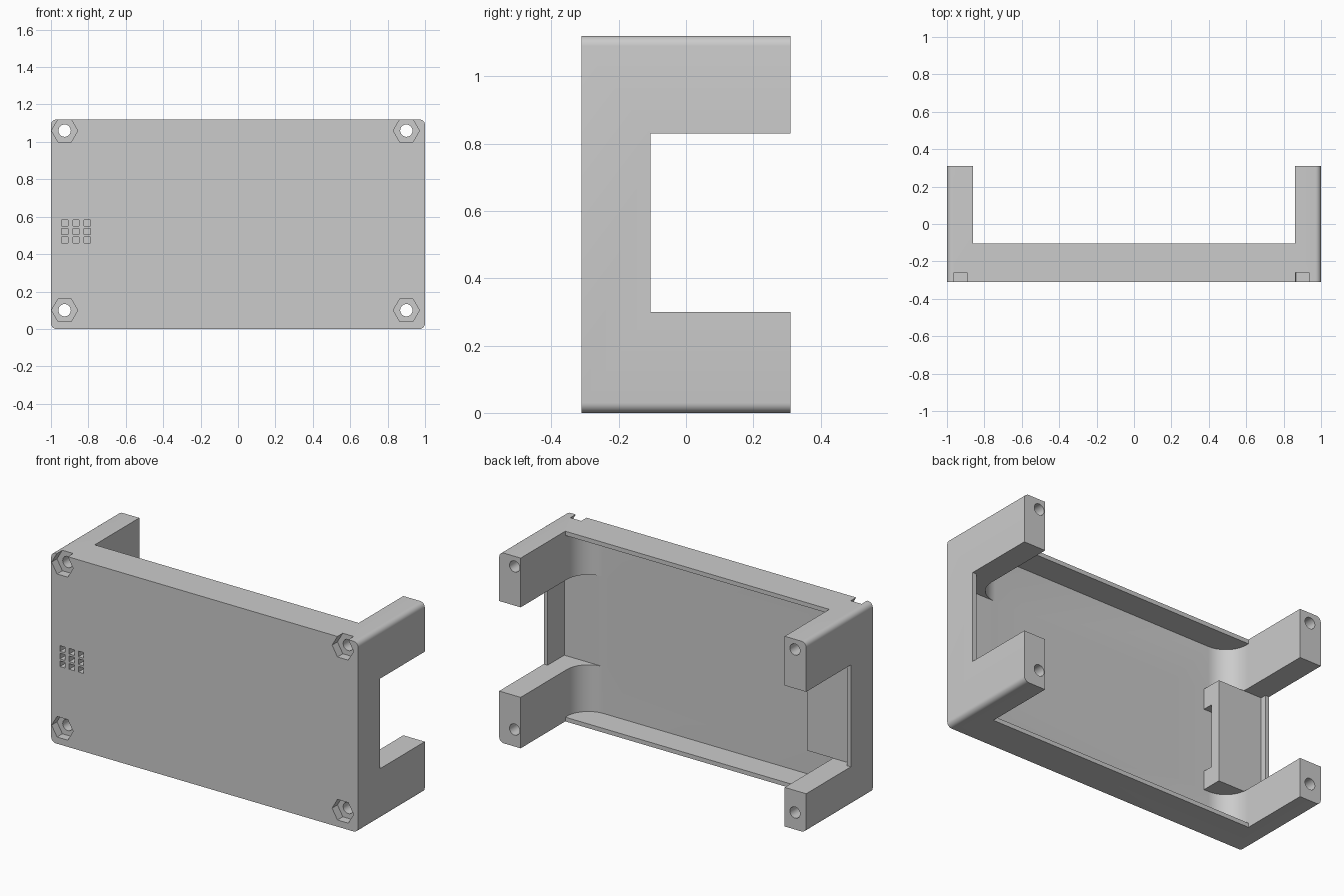
import bpy, bmesh
from math import pi, cos, sin
from mathutils import Vector

cube = bpy.data.objects.get("Cube")
if cube:
    bpy.data.objects.remove(cube, do_unlink=True)

grey = bpy.data.materials.new("plain grey")
grey.use_nodes = True
grey.diffuse_color = (0.6, 0.6, 0.6, 1)
grey.node_tree.nodes["Principled BSDF"].inputs["Base Color"].default_value = (0.6, 0.6, 0.6, 1)


def arc(cx, cy, r, start, end, n):
    return [(cx + r * cos(start + (end - start) * i / n),
             cy + r * sin(start + (end - start) * i / n)) for i in range(n + 1)]


def prism(name, outline, axis, low, high):
    """Extrude an outline along y (outline in x, z) or along z (outline in x, y)."""
    place = {"y": lambda a, b: Vector((a, low, b)), "z": lambda a, b: Vector((a, b, low))}[axis]
    shift = {"y": Vector((0, high - low, 0)), "z": Vector((0, 0, high - low))}[axis]
    bm = bmesh.new()
    face = bm.faces.new([bm.verts.new(place(a, b)) for a, b in outline])
    top = bmesh.ops.extrude_face_region(bm, geom=[face])["geom"]
    bmesh.ops.translate(bm, vec=shift, verts=[v for v in top if isinstance(v, bmesh.types.BMVert)])
    bmesh.ops.recalc_face_normals(bm, faces=bm.faces)
    mesh = bpy.data.meshes.new(name)
    bm.to_mesh(mesh)
    bm.free()
    mesh.materials.append(grey)
    obj = bpy.data.objects.new(name, mesh)
    bpy.context.collection.objects.link(obj)
    return obj


def box(name, x0, x1, y0, y1, z0, z1):
    return prism(name, [(x0, z0), (x1, z0), (x1, z1), (x0, z1)], "y", y0, y1)


def activate(obj):
    bpy.ops.object.select_all(action="DESELECT")
    obj.select_set(True)
    bpy.context.view_layer.objects.active = obj


def cut(obj, cutter):
    cutter.hide_render = True
    activate(obj)
    mod = obj.modifiers.new("cut", "BOOLEAN")
    mod.operation = "DIFFERENCE"
    mod.solver = "EXACT"
    mod.object = cutter
    bpy.ops.object.modifier_apply(modifier=mod.name)
    bpy.data.objects.remove(cutter, do_unlink=True)


FRONT, BACK, RIM, FLOOR = -0.31, 0.31, -0.105, -0.26
HEIGHT, ROUND, WALL, LEG = 1.12, 0.03, 0.025, 0.86
WINDOW_TOP, LEFT_SILL, RIGHT_SILL = 0.83, 0.3, 0.23

# Solid block with rounded long edges
outline = []
for i, (x, z) in enumerate([(1, HEIGHT), (-1, HEIGHT), (-1, 0), (1, 0)]):
    cx = x - ROUND if x > 0 else x + ROUND
    cz = z - ROUND if z > 0 else z + ROUND
    outline += arc(cx, cz, ROUND, i * pi / 2, (i + 1) * pi / 2, 6)
case = prism("case_body", outline, "y", FRONT, BACK)

# Space between the four legs
cut(case, box("leg_gap", -LEG, LEG, RIM, 1, -1, 2))
cut(case, box("left_window", LEG - 0.1, 2, RIM, 1, LEFT_SILL, WINDOW_TOP))
cut(case, box("right_window", -2, 0.1 - LEG, RIM, 1, RIGHT_SILL, WINDOW_TOP))

# Tray pocket that sweeps up into the legs with a round fillet
R = 0.14
pocket = [(LEG, 0.0), (-LEG, 0.0)]
pocket += arc(R - LEG, FLOOR + R, R, pi, 1.5 * pi, 10)
pocket += arc(LEG - R, FLOOR + R, R, 1.5 * pi, 2 * pi, 10)
cut(case, prism("pocket", pocket, "z", WALL, HEIGHT - WALL))

# Pocket reaches the thin side walls between the legs
cut(case, box("left_pocket", 0.5, 1 - WALL, FLOOR, 0, LEFT_SILL, WINDOW_TOP))
cut(case, box("right_pocket", WALL - 1, -0.5, FLOOR, 0, RIGHT_SILL, WINDOW_TOP))

# Screw holes through the legs with hexagonal nut recesses on the front
for x in (-0.927, 0.9):
    for z in (0.1, 1.06):
        cut(case, prism("screw_hole", arc(x, z, 0.033, 0, 2 * pi, 24)[:-1], "y", -1, 1))
        cut(case, prism("nut_recess", arc(x, z, 0.07, 0, 2 * pi, 6)[:-1], "y", -1, FLOOR))

# Grid of small square sound holes
for i in range(3):
    for j in range(3):
        x, z, h = -0.926 + 0.06 * i, 0.476 + 0.045 * j, 0.0165
        cut(case, box("sound_hole", x - h, x + h, -1, FLOOR + 0.05, z - h, z + h))

# Bridge-shaped cover behind the sound holes, open towards the middle
cover = box("sound_chamber_cover", -0.985, -0.69, FLOOR - 0.005, -0.14, RIGHT_SILL, WINDOW_TOP)
cut(cover, box("chamber", -2, 0, -1, -0.2, 0.34, 0.71))

for obj in (case, cover):
    activate(obj)
    bpy.ops.object.shade_smooth_by_angle(angle=pi / 6)
